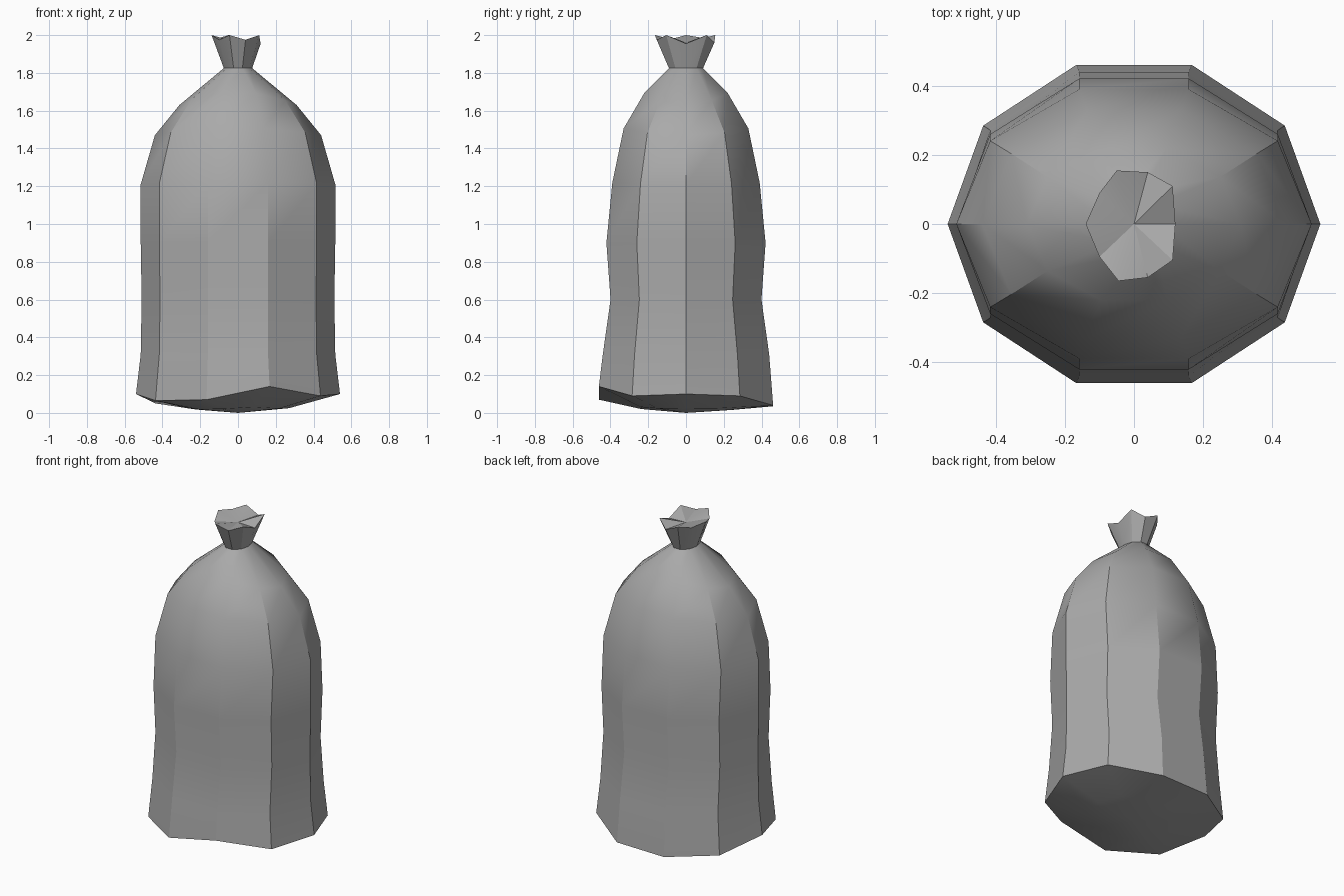
import bpy, bmesh
from math import sin, cos, pi, radians

cube = bpy.data.objects.get("Cube")
if cube:
    bpy.data.objects.remove(cube)

SIDES = 10

# Plain grey cloth
cloth = bpy.data.materials.new("grey_cloth")
cloth.use_nodes = True
grey = (0.4, 0.4, 0.4, 1)
cloth.diffuse_color = grey
cloth.node_tree.nodes["Principled BSDF"].inputs["Base Color"].default_value = grey

bm = bmesh.new()


def ring(rx, ry, z_at):
    """One elliptical loop; z_at gives the height of each corner."""
    return [bm.verts.new((rx * cos(2 * pi * i / SIDES), ry * sin(2 * pi * i / SIDES), z_at(i)))
            for i in range(SIDES)]


def bridge(low, high):
    for i in range(SIDES):
        j = (i + 1) % SIDES
        bm.faces.new((low[i], low[j], high[j], high[i]))


def fan(loop, centre, up):
    for i in range(SIDES):
        a, b = loop[i], loop[(i + 1) % SIDES]
        bm.faces.new((a, b, centre) if up else (b, a, centre))


# Sagging base: bulged underside and an uneven lower hem
hem = [0.10, 0.09, 0.04, 0.035, 0.05, 0.10, 0.065, 0.07, 0.14, 0.09]
under = ring(0.27, 0.25, lambda i: 0.01 + 0.15 * hem[i])
fan(under, bm.verts.new((0, 0, 0)), False)
loops = [under, ring(0.54, 0.485, lambda i: hem[i])]

# Body up to the tied neck: (rx, ry, height at the sides, height at front and back)
body = [(0.515, 0.463, 0.31, 0.31), (0.51, 0.42, 0.60, 0.60),
        (0.515, 0.443, 0.90, 0.90), (0.515, 0.41, 1.21, 1.22),
        (0.44, 0.347, 1.47, 1.51), (0.31, 0.232, 1.63, 1.70),
        (0.075, 0.095, 1.825, 1.825)]
for rx, ry, z_side, z_front in body:
    loops.append(ring(rx, ry, lambda i: z_side + (z_front - z_side) * sin(2 * pi * i / SIDES) ** 2))

# Ragged, flared mouth above the tie
mouth = [(0.12, 0, 1.955), (0.112, 0.11, 2), (0.04, 0.15, 1.96), (-0.05, 0.155, 2),
         (-0.1, 0.09, 1.985), (-0.14, 0, 2), (-0.1, -0.095, 1.975), (-0.045, -0.165, 2),
         (0.04, -0.155, 1.975), (0.112, -0.105, 2)]
loops.append([bm.verts.new(p) for p in mouth])
fan(loops[-1], bm.verts.new((0, 0, 1.96)), True)

for low, high in zip(loops, loops[1:]):
    bridge(low, high)

mesh = bpy.data.meshes.new("sack")
bm.to_mesh(mesh)
bm.free()
mesh.materials.append(cloth)
sack = bpy.data.objects.new("sack", mesh)
bpy.context.collection.objects.link(sack)

# Smooth along the height, crisp between the panels
bpy.ops.object.select_all(action='DESELECT')
sack.select_set(True)
bpy.context.view_layer.objects.active = sack
bpy.ops.object.shade_smooth_by_angle(angle=radians(30))
